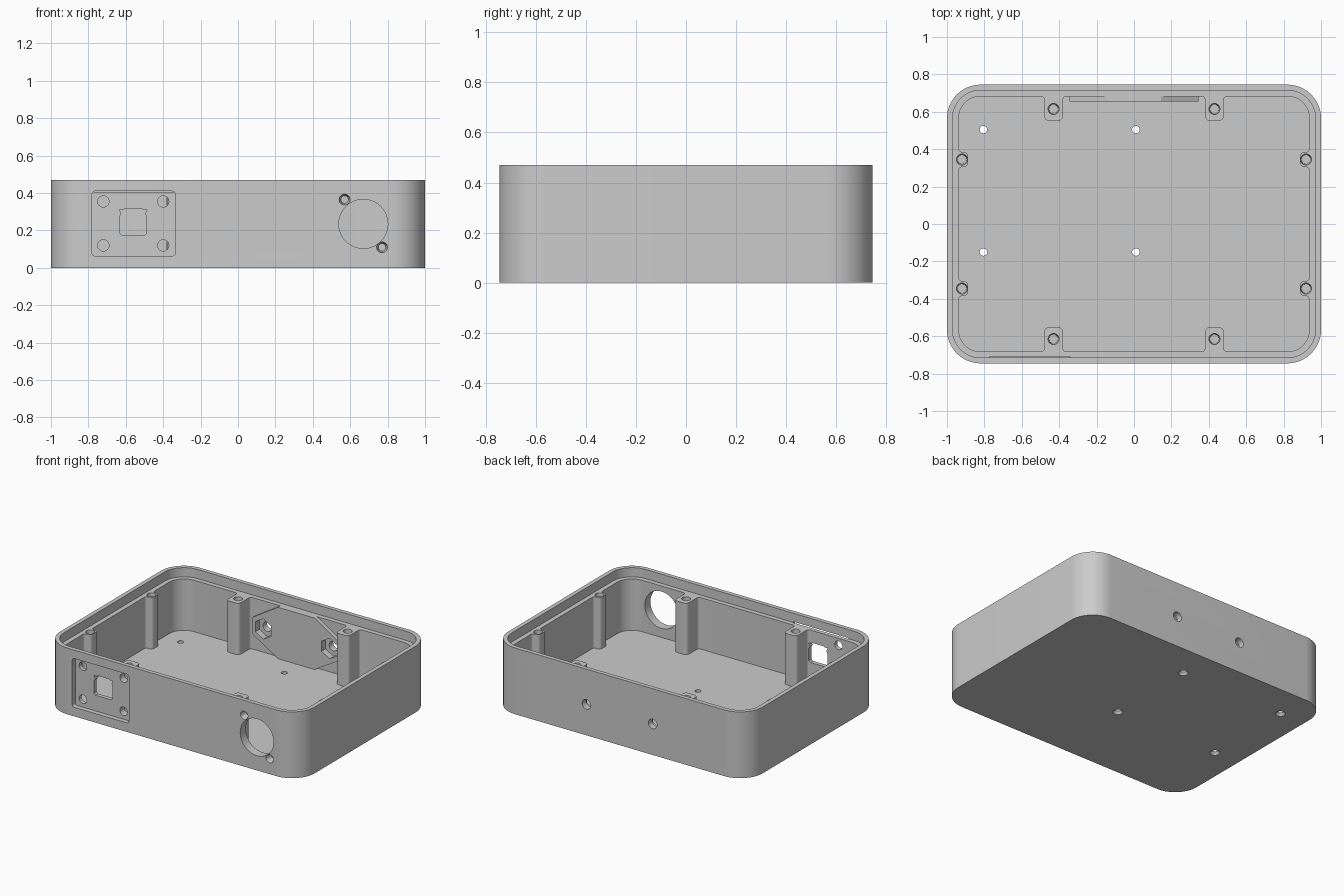
import bpy, bmesh
from math import sin, cos, pi, radians
from mathutils import Vector, Matrix

cube = bpy.data.objects.get("Cube")
if cube:
    bpy.data.objects.remove(cube, do_unlink=True)

gray = bpy.data.materials.new("plain gray")
gray.use_nodes = True
gray.diffuse_color = (0.6, 0.6, 0.6, 1)
gray.node_tree.nodes["Principled BSDF"].inputs["Base Color"].default_value = (0.6, 0.6, 0.6, 1)

TOP, LEDGE, FLOOR = 0.47, 0.405, 0.04
HX, HY = 1.0, 0.745          # outer half sizes
WALL, LIP = 0.063, 0.03      # full wall and thin upper lip


def arc(cx, cy, r, a0, a1, n=10):
    steps = [radians(a0 + (a1 - a0) * i / n) for i in range(n + 1)]
    return [(cx + r * cos(a), cy + r * sin(a)) for a in steps]


def rounded_rect(hx, hy, r, cx=0, cy=0, n=10):
    pts = []
    for i, (sx, sy) in enumerate([(1, 1), (-1, 1), (-1, -1), (1, -1)]):
        pts += arc(cx + sx * (hx - r), cy + sy * (hy - r), r, 90 * i, 90 * i + 90, n)
    return pts


def finish(name, bm):
    bmesh.ops.recalc_face_normals(bm, faces=bm.faces)
    mesh = bpy.data.meshes.new(name)
    bm.to_mesh(mesh)
    bm.free()
    mesh.materials.append(gray)
    ob = bpy.data.objects.new(name, mesh)
    bpy.context.collection.objects.link(ob)
    return ob


def prism(name, pts, lo, hi, along="z"):
    """Extrude a 2D outline along z, or an (x, z) outline along y."""
    bm = bmesh.new()
    place = (lambda p: (p[0], p[1], lo)) if along == "z" else (lambda p: (p[0], lo, p[1]))
    face = bm.faces.new([bm.verts.new(place(p)) for p in pts])
    out = bmesh.ops.extrude_face_region(bm, geom=[face])
    shift = Vector((0, 0, hi - lo)) if along == "z" else Vector((0, hi - lo, 0))
    bmesh.ops.translate(bm, vec=shift, verts=[g for g in out["geom"] if isinstance(g, bmesh.types.BMVert)])
    return finish(name, bm)


def drill(name, start, end, r1, r2=None, sides=32):
    """Round, tapered or hexagonal cutter between two points."""
    a, b = Vector(start), Vector(end)
    d = b - a
    bm = bmesh.new()
    bmesh.ops.create_cone(bm, cap_ends=True, segments=sides, radius1=r1,
                          radius2=r1 if r2 is None else r2, depth=d.length)
    rot = d.to_track_quat("Z", "Y").to_matrix().to_4x4()
    bmesh.ops.transform(bm, matrix=Matrix.Translation((a + b) / 2) @ rot, verts=bm.verts)
    return finish(name, bm)


def combine(target, tool, operation):
    mod = target.modifiers.new(operation.lower(), "BOOLEAN")
    mod.operation, mod.solver, mod.object = operation, "EXACT", tool
    bpy.context.view_layer.objects.active = target
    bpy.ops.object.modifier_apply(modifier=mod.name)
    bpy.data.objects.remove(tool, do_unlink=True)


def cut(tool):
    combine(case, tool, "DIFFERENCE")


def add(tool):
    combine(case, tool, "UNION")


def post_outline(half, reach, r=0.025, flare=0.018):
    """Post seen from above: u across, v inward from the wall."""
    side = arc(half + flare, flare, flare, 270, 180, 5) + arc(half - r, reach - r, r, 0, 90, 6)
    return [(half + flare, -0.02)] + side + [(-u, v) for u, v in reversed(side)] + [(-half - flare, -0.02)]


# Open case with a hollow interior
case = prism("case", rounded_rect(HX, HY, 0.18, n=16), 0, TOP)
cut(prism("cavity", rounded_rect(HX - WALL, HY - WALL, 0.115, n=12), FLOOR, 0.6))

# Screw posts on all four walls
for s in (-1, 1):
    for t in (-1, 1):
        long_post = post_outline(0.05, 0.13)
        add(prism("long_wall_post", [(s * 0.43 + u, t * (HY - WALL - v)) for u, v in long_post], 0.02, 0.44))
        short_post = post_outline(0.04, 0.05)
        add(prism("short_wall_post", [(s * (HX - WALL - v), t * 0.345 + u) for u, v in short_post], 0.02, 0.44))

# Eight-sided reinforcement pad on the inside of the back wall
right_half = [(0.11, 0.02), (0.345, 0.16), (0.345, 0.28), (0.12, 0.42)]
pad = right_half + [(-x, z) for x, z in reversed(right_half)]
add(prism("back_pad", pad, 0.655, 0.70, "y"))

# Stepped lip around the rim, trimming posts and pad level with the ledge
cut(prism("lip_step", rounded_rect(HX - LIP, HY - LIP, 0.15, n=14), LEDGE, 0.6))

# Screw holes in the posts
for s in (-1, 1):
    for t in (-1, 1):
        for x, y in ((s * 0.43, t * 0.615), (s * 0.92, t * 0.345)):
            cut(drill("post_hole", (x, y, LEDGE - 0.15), (x, y, LEDGE + 0.02), 0.024, 0.03))

# Bolt holes and nut pockets through the back wall
for s in (-1, 1):
    cut(drill("bolt_hole", (s * 0.26, 0.6, 0.22), (s * 0.26, 0.8, 0.22), 0.034))
    cut(drill("nut_pocket", (s * 0.26, 0.6, 0.22), (s * 0.26, 0.70, 0.22), 0.072, sides=6))

# Countersunk floor holes
for x in (-0.805, 0.01):
    for y in (-0.15, 0.505):
        cut(drill("floor_hole", (x, y, -0.1), (x, y, 0.1), 0.02))
        cut(drill("floor_countersink", (x, y, -0.005), (x, y, 0.018), 0.037, 0.02))

# Recessed socket panel on the front with four holes and a keyed opening
cut(prism("panel_recess", rounded_rect(0.222, 0.173, 0.015, -0.558, 0.237, 4), -0.8, -0.711, "y"))
for x in (-0.72, -0.40):
    for z in (0.12, 0.355):
        cut(drill("panel_hole", (x, -0.8, z), (x, -0.66, z), 0.03))
key_half = [(0.06, 0.175), (0.072, 0.187), (0.072, 0.275), (0.064, 0.288), (0.074, 0.312), (0.05, 0.312), (0.04, 0.318)]
key_half[-1] = (0.045, 0.318)
key = [(x - 0.56, z) for x, z in key_half] + [(-x - 0.56, z) for x, z in reversed(key_half)]
cut(prism("socket_opening", key, -0.8, -0.6, "y"))

# Large round opening with two blind screw holes
cut(drill("round_opening", (0.67, -0.8, 0.235), (0.67, -0.6, 0.235), 0.131, sides=64))
for x, z in ((0.57, 0.365), (0.77, 0.11)):
    cut(drill("blind_hole", (x, -0.75, z), (x, -0.695, z), 0.03, 0.02))

# Smooth the curved walls and keep hard edges
bpy.ops.object.select_all(action="DESELECT")
case.select_set(True)
bpy.context.view_layer.objects.active = case
bpy.ops.object.shade_smooth_by_angle(angle=radians(30))
